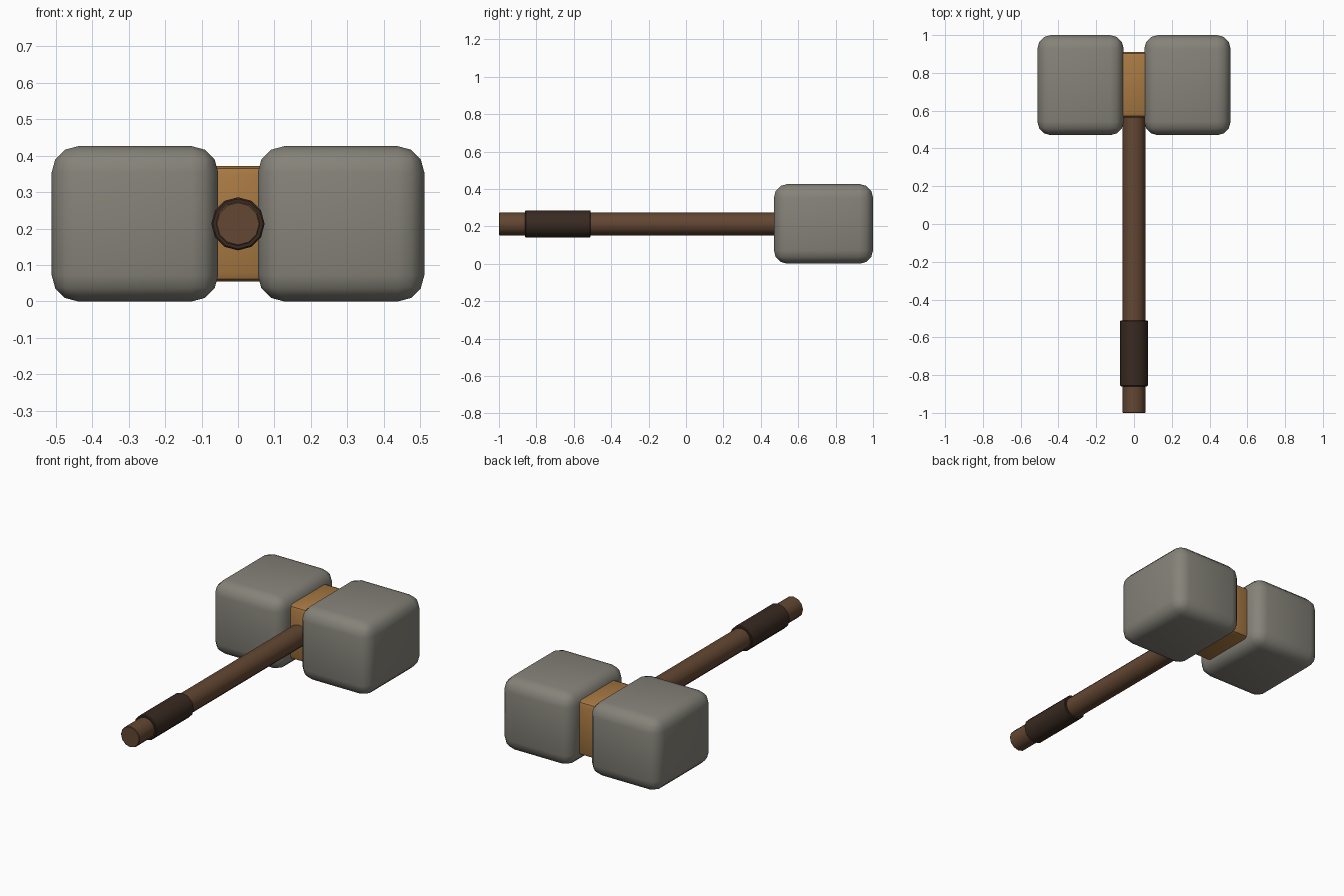
import bpy, math

if "Cube" in bpy.data.objects:
    bpy.data.objects.remove(bpy.data.objects["Cube"])

CZ = 0.213  # height of the hammer's centre line


def material(name, rgb):
    m = bpy.data.materials.new(name)
    m.diffuse_color = (*rgb, 1)
    m.use_nodes = True
    m.node_tree.nodes["Principled BSDF"].inputs["Base Color"].default_value = m.diffuse_color
    return m


STONE = material("grey stone", (0.235, 0.225, 0.19))
BAND = material("tan leather", (0.39, 0.19, 0.055))
WOOD = material("brown wood", (0.125, 0.063, 0.032))
GRIP = material("dark leather", (0.04, 0.023, 0.015))


def finish(obj, name, mat, bevel, segments):
    obj.name = name
    obj.data.materials.append(mat)
    mod = obj.modifiers.new("rounding", 'BEVEL')
    mod.width = bevel
    mod.segments = segments
    mod.limit_method = 'ANGLE'
    mod.angle_limit = math.radians(50)
    bpy.ops.object.modifier_apply(modifier=mod.name)
    bpy.ops.object.shade_smooth_by_angle(angle=math.radians(35))


def block(name, centre, size, mat, bevel, segments):
    bpy.ops.mesh.primitive_cube_add(size=1, location=centre)
    obj = bpy.context.object
    obj.scale = size
    bpy.ops.object.transform_apply(location=False, rotation=False, scale=True)
    finish(obj, name, mat, bevel, segments)


def rod(name, y0, y1, radius, mat, bevel):
    bpy.ops.mesh.primitive_cylinder_add(
        vertices=12, radius=radius, depth=y1 - y0,
        location=(0, (y0 + y1) / 2, CZ), rotation=(math.pi / 2, 0, 0))
    finish(bpy.context.object, name, mat, bevel, 1)


# Two rounded stone blocks of the head
for side, label in ((-1, "left"), (1, "right")):
    block(label + "_head_block", (side * 0.283, 0.735, CZ),
          (0.457, 0.53, 0.426), STONE, 0.072, 3)

# Band joining the blocks
block("head_band", (0, 0.737, CZ), (0.2, 0.346, 0.318), BAND, 0.025, 2)

# Handle with wrapped grip
rod("handle", -1.0, 0.75, 0.061, WOOD, 0.003)
rod("grip", -0.86, -0.51, 0.073, GRIP, 0.004)
